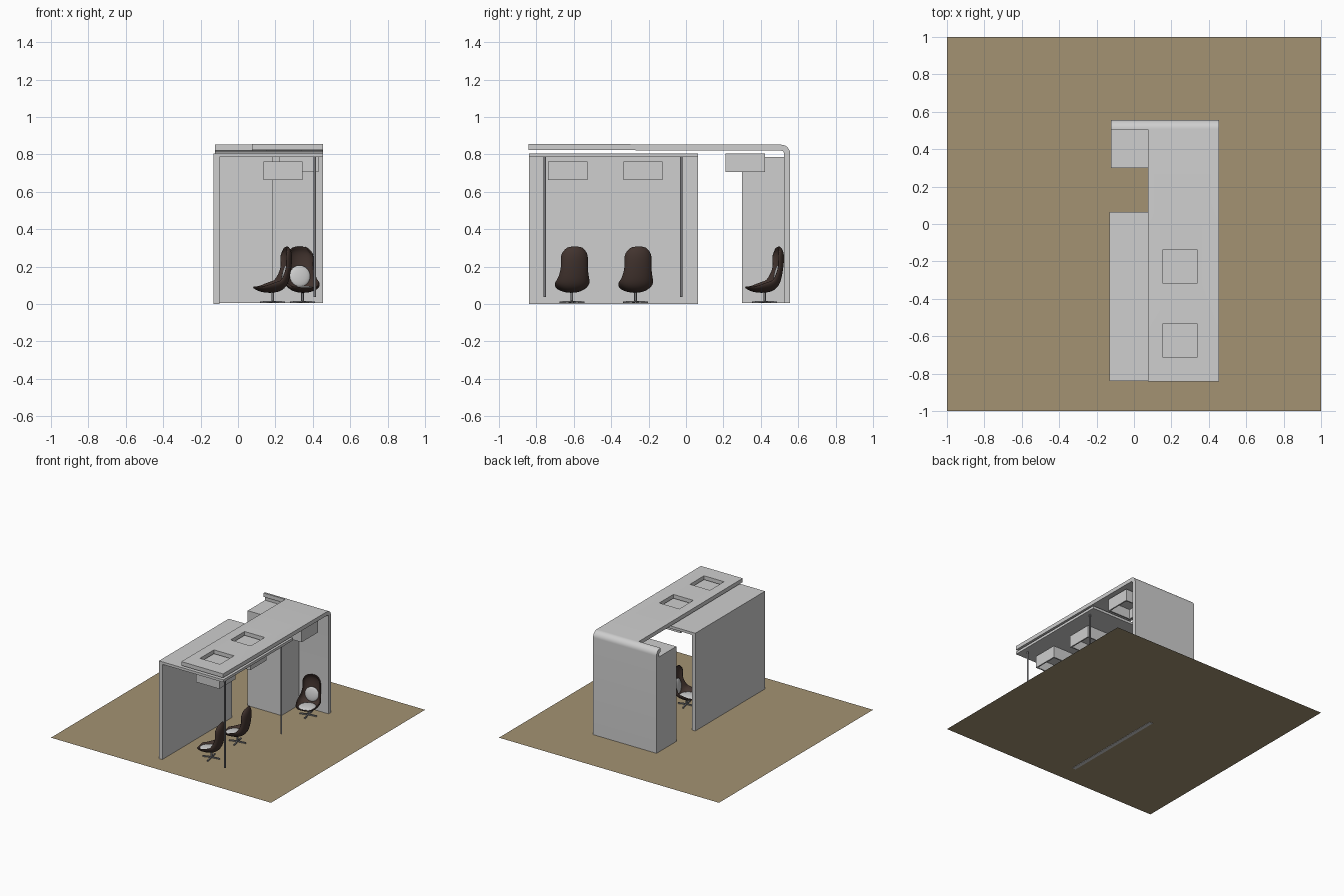
import bpy, bmesh, math
from mathutils import Matrix, Vector

if "Cube" in bpy.data.objects:
    bpy.data.objects.remove(bpy.data.objects["Cube"], do_unlink=True)


def material(name, rgb):
    m = bpy.data.materials.new(name)
    m.use_nodes = True
    m.diffuse_color = (*rgb, 1)
    m.node_tree.nodes["Principled BSDF"].inputs["Base Color"].default_value = (*rgb, 1)
    return m


PANEL = material("pale grey panel", (0.62, 0.62, 0.62))
GROUND = material("tan ground", (0.37, 0.29, 0.17))
LEATHER = material("dark brown leather", (0.055, 0.034, 0.028))
CUSHION = material("light grey cushion", (0.6, 0.6, 0.6))
METAL = material("grey metal", (0.2, 0.2, 0.21))


def finish(name, bm, mat, smooth=False):
    bmesh.ops.recalc_face_normals(bm, faces=bm.faces)
    mesh = bpy.data.meshes.new(name)
    bm.to_mesh(mesh)
    bm.free()
    mesh.materials.append(mat)
    ob = bpy.data.objects.new(name, mesh)
    bpy.context.collection.objects.link(ob)
    if smooth:
        bpy.ops.object.select_all(action="DESELECT")
        ob.select_set(True)
        bpy.context.view_layer.objects.active = ob
        bpy.ops.object.shade_smooth_by_angle(angle=math.radians(35))
    return ob


def add_box(bm, lo, hi):
    lo, hi = Vector(lo), Vector(hi)
    mat = Matrix.Translation((lo + hi) / 2) @ Matrix.Diagonal((*(hi - lo), 1))
    return bmesh.ops.create_cube(bm, size=1, matrix=mat)


def box(name, lo, hi, mat=PANEL):
    bm = bmesh.new()
    add_box(bm, lo, hi)
    return finish(name, bm, mat)


# Ground sheet
bm = bmesh.new()
bmesh.ops.create_grid(bm, x_segments=1, y_segments=1, size=1,
                      matrix=Matrix.Translation((0, 0, 0.003)))
finish("ground", bm, GROUND)

# Side wall, lower ceiling and closet
box("side_wall", (-0.13, -0.84, 0), (-0.10, 0.065, 0.785))
box("lower_ceiling", (-0.13, -0.84, 0.785), (0.455, 0.065, 0.806))
box("closet", (-0.122, 0.30, 0.005), (0.185, 0.525, 0.785))


# Roof that bends down into the back wall
def bent_panel(name, x0, x1, start_y, start_top):
    cy, cz, outer, inner, steps = 0.508, 0.803, 0.049, 0.017, 10
    arc = [math.pi / 2 * i / steps for i in range(steps + 1)]
    ring = [(start_y, start_top)]
    ring += [(cy + outer * math.sin(a), cz + outer * math.cos(a)) for a in arc]
    ring += [(cy + outer, 0.005), (cy + inner, 0.005)]
    ring += [(cy + inner * math.sin(a), cz + inner * math.cos(a)) for a in reversed(arc)]
    ring.append((start_y, start_top - outer + inner))
    bm = bmesh.new()
    face = bm.faces.new([bm.verts.new((x0, y, z)) for y, z in ring])
    new = bmesh.ops.extrude_face_region(bm, geom=[face])["geom"]
    bmesh.ops.translate(bm, vec=(x1 - x0, 0, 0),
                        verts=[v for v in new if isinstance(v, bmesh.types.BMVert)])
    return finish(name, bm, PANEL, smooth=True)


bent_panel("back_wall_lip", -0.122, 0.075, 0.505, 0.852)
roof = bent_panel("roof_and_back_wall", 0.075, 0.455, -0.843, 0.856)

# Square skylight openings cut through the roof
bm = bmesh.new()
for y in (-0.715, -0.317):
    add_box(bm, (0.155, y, 0.81), (0.337, y + 0.182, 0.9))
cutter = finish("skylight_cutter", bm, PANEL)
cutter.hide_render = True
mod = roof.modifiers.new("skylights", "BOOLEAN")
mod.object = cutter
mod.solver = "EXACT"
bpy.context.view_layer.objects.active = roof
bpy.ops.object.modifier_apply(modifier=mod.name)
bpy.data.objects.remove(cutter, do_unlink=True)


# Hanging light boxes, open underneath
def light_box(name, x, y, z):
    bm = bmesh.new()
    add_box(bm, (x, y, z), (x + 0.21, y + 0.21, z + 0.098))
    bm.normal_update()
    bottom = min(bm.faces, key=lambda f: f.calc_center_median().z)
    bmesh.ops.inset_individual(bm, faces=[bottom], thickness=0.015)
    inner = bmesh.ops.extrude_discrete_faces(bm, faces=[bottom])["faces"][0]
    bmesh.ops.translate(bm, vec=(0, 0, 0.08), verts=inner.verts)
    finish(name, bm, PANEL)


light_box("front_light_box", 0.136, -0.737, 0.663)
light_box("middle_light_box", 0.136, -0.335, 0.663)
light_box("rear_light_box", 0.22, 0.212, 0.706)

# Posts
for label, y in (("front", -0.755), ("rear", -0.025)):
    bm = bmesh.new()
    bmesh.ops.create_cone(bm, cap_ends=True, segments=16, radius1=0.007, radius2=0.007,
                          depth=0.747, matrix=Matrix.Translation((0.411, y, 0.4125)))
    finish(label + "_post", bm, METAL, smooth=True)


# Chairs: wrapped shell, cushions and star base
# Shell stations from seat lip to head: y, z, half width, side wrap
STATIONS = [(-0.100, 0.088, 0.050, 0.006), (-0.070, 0.070, 0.075, 0.025),
            (-0.020, 0.062, 0.088, 0.050), (0.040, 0.068, 0.091, 0.060),
            (0.075, 0.100, 0.087, 0.055), (0.088, 0.150, 0.076, 0.042),
            (0.096, 0.200, 0.069, 0.034), (0.101, 0.250, 0.073, 0.046),
            (0.095, 0.288, 0.064, 0.036), (0.078, 0.308, 0.038, 0.012)]


def chair(label, place):
    bm = bmesh.new()
    rows, across = [], 10
    for i, (y, z, width, wrap) in enumerate(STATIONS):
        a, b = STATIONS[max(i - 1, 0)], STATIONS[min(i + 1, len(STATIONS) - 1)]
        t = Vector((b[0] - a[0], b[1] - a[1])).normalized()
        row = []
        for j in range(across + 1):
            ang = math.pi * (j / across - 0.5)
            lift = wrap * (1 - math.cos(ang))
            row.append(bm.verts.new((width * math.sin(ang), y - t.y * lift, z + t.x * lift)))
        rows.append(row)
    for r, s in zip(rows, rows[1:]):
        for j in range(across):
            bm.faces.new((r[j], r[j + 1], s[j + 1], s[j]))
    shell = finish(label + "_chair_shell", bm, LEATHER, smooth=True)
    shell.matrix_world = place
    thick = shell.modifiers.new("thickness", "SOLIDIFY")
    thick.thickness = 0.01
    thick.offset = 0
    shell.modifiers.new("rounding", "SUBSURF").levels = 2
    shell.modifiers["rounding"].render_levels = 2

    pads = (("seat", (0, -0.018, 0.082), (0.066, 0.072, 0.016), 0),
            ("back", (0, 0.068, 0.150), (0.056, 0.013, 0.058), -0.15))
    for part, centre, size, tilt in pads:
        bm = bmesh.new()
        bmesh.ops.create_uvsphere(bm, u_segments=24, v_segments=12, radius=1)
        bmesh.ops.transform(bm, verts=bm.verts, matrix=Matrix.Translation(centre)
                            @ Matrix.Rotation(tilt, 4, "X") @ Matrix.Diagonal((*size, 1)))
        finish(f"{label}_chair_{part}_cushion", bm, CUSHION, smooth=True).matrix_world = place

    bm = bmesh.new()
    bmesh.ops.create_cone(bm, cap_ends=True, segments=16, radius1=0.007, radius2=0.007,
                          depth=0.05, matrix=Matrix.Translation((0, 0, 0.036)))
    for k in range(4):
        leg = add_box(bm, (0, -0.005, 0.009), (0.068, 0.005, 0.018))["verts"]
        for v in leg:
            if v.co.x > 0.05:
                v.co.z -= 0.004
        bmesh.ops.rotate(bm, verts=leg, cent=(0, 0, 0),
                         matrix=Matrix.Rotation(k * math.pi / 2, 3, "Z"))
    finish(label + "_chair_base", bm, METAL, smooth=True).matrix_world = place


for label, x, y, turn in (("front", 0.185, -0.61, -78), ("middle", 0.185, -0.27, -78),
                          ("rear", 0.345, 0.42, 12)):
    chair(label, Matrix.Translation((x, y, 0)) @ Matrix.Rotation(math.radians(turn), 4, "Z"))
